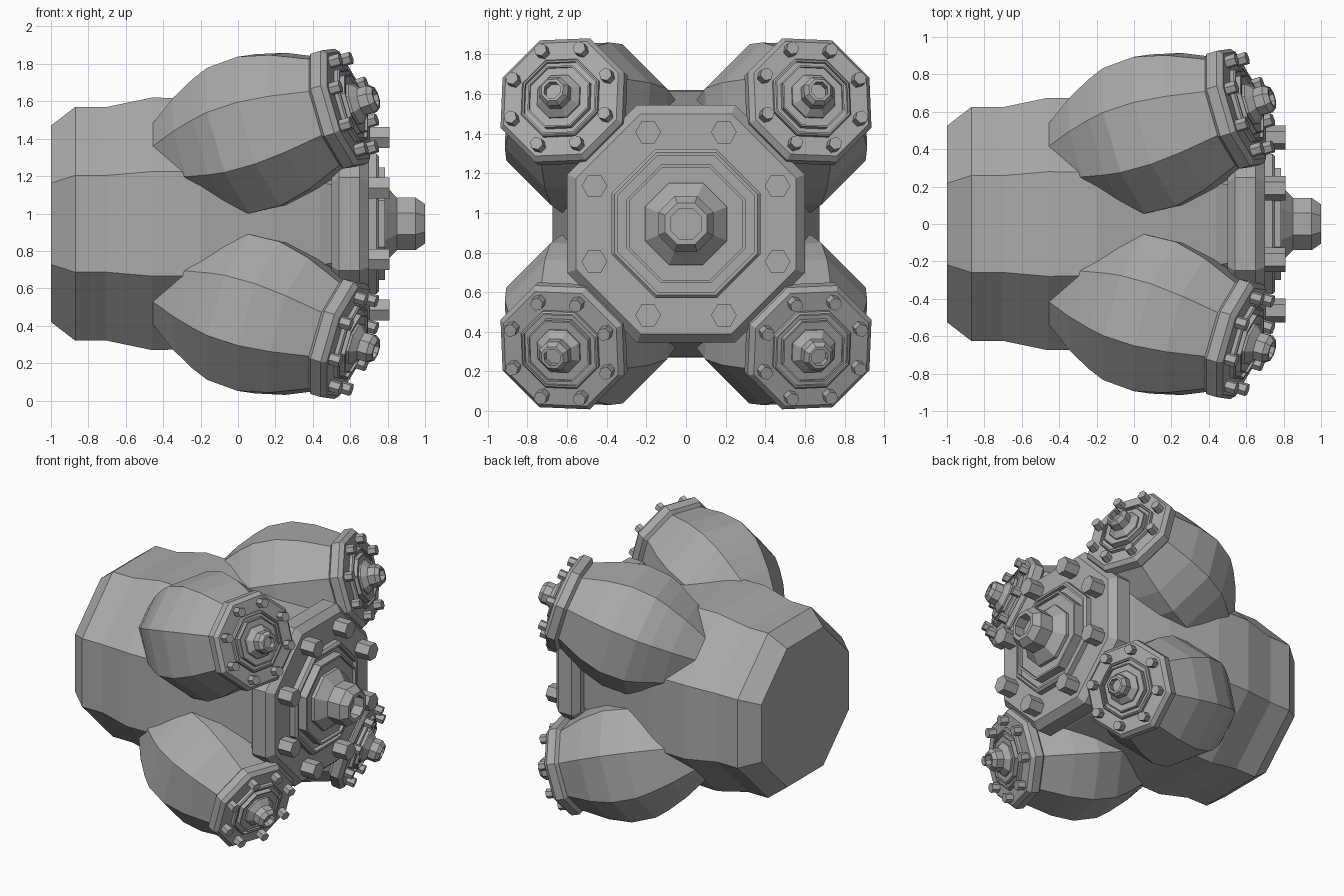
import bpy, bmesh
from math import cos, sin, pi, radians, sqrt
from mathutils import Matrix, Vector

if "Cube" in bpy.data.objects:
    bpy.data.objects.remove(bpy.data.objects["Cube"])

grey = bpy.data.materials.new("plain grey")
grey.use_nodes = True
COLOUR = (0.4, 0.4, 0.4, 1)
grey.diffuse_color = COLOUR
grey.node_tree.nodes["Principled BSDF"].inputs["Base Color"].default_value = COLOUR


def add_lathe(bm, profile, sides=8, centre=(0, 0)):
    """Stack polygon rings along local x; profile is (x, flat-to-centre distance)."""
    rings = []
    for x, apothem in profile:
        r = apothem / cos(pi / sides)
        angles = [(k + 0.5) * 2 * pi / sides for k in range(sides)]
        rings.append([bm.verts.new((x, centre[0] + r * sin(a), centre[1] + r * cos(a)))
                      for a in angles])
    for a, b in zip(rings, rings[1:]):
        for i in range(sides):
            j = (i + 1) % sides
            bm.faces.new((a[i], a[j], b[j], b[i]))
    bm.faces.new(rings[0])
    bm.faces.new(rings[-1])


def finish(name, bm, matrix):
    bm.transform(matrix)
    bmesh.ops.recalc_face_normals(bm, faces=bm.faces)
    mesh = bpy.data.meshes.new(name)
    bm.to_mesh(mesh)
    bm.free()
    mesh.materials.append(grey)
    obj = bpy.data.objects.new(name, mesh)
    bpy.context.collection.objects.link(obj)


def lathe_object(name, profile, matrix):
    bm = bmesh.new()
    add_lathe(bm, profile)
    finish(name, bm, matrix)


# End cap: flange with bevel, raised ring with groove, hollow nozzle (x from flange face)
FLANGE = [(-0.2, 0.55), (-0.16, 0.6), (-0.05, 0.6), (0, 0.555)]
RING = [(-0.02, 0.375), (0.04, 0.375), (0.055, 0.36), (0.055, 0.345), (0.02, 0.345),
        (0.02, 0.3), (0.085, 0.3), (0.085, 0.285), (0.06, 0.285)]
NOZZLE = [(0.02, 0.207), (0.085, 0.207), (0.15, 0.14), (0.25, 0.14), (0.3, 0.105),
          (0.3, 0.078), (0.22, 0.078)]


def end_cap(name, matrix):
    lathe_object(name + "_flange", FLANGE, matrix)
    lathe_object(name + "_ring", RING, matrix)
    lathe_object(name + "_nozzle", NOZZLE, matrix)
    bm = bmesh.new()
    for k in range(8):
        a = (k + 0.5) * pi / 4
        add_lathe(bm, [(-0.02, 0.056), (0.11, 0.056)], 6, (0.5 * sin(a), 0.5 * cos(a)))
    finish(name + "_bolts", bm, matrix)


# Main body along x
HEIGHT = 0.945
main = Matrix.Translation((0, 0, HEIGHT))
lathe_object("main_body", [(-1, 0.525), (-0.87, 0.625), (-0.7, 0.625), (-0.46, 0.675),
                           (-0.2, 0.67), (0.18, 0.6), (0.44, 0.53), (0.52, 0.5)], main)
end_cap("main_cap", main @ Matrix.Translation((0.7, 0, 0)))

# Four pods splayed outward on the diagonals
POD = [(-1.3, 0.14), (-1.21, 0.195), (-1.03, 0.305), (-0.89, 0.37), (-0.79, 0.405),
       (-0.61, 0.415), (-0.44, 0.375), (-0.22, 0.285)]
TILT = radians(23)
for side, sy in (("front", -1), ("rear", 1)):
    for level, sz in (("lower", -1), ("upper", 1)):
        radial = Vector((0, sy, sz)) / sqrt(2)
        axis = Vector((cos(TILT), 0, 0)) + radial * sin(TILT)
        up = Vector((-sin(TILT), 0, 0)) + radial * cos(TILT)
        frame = Matrix((axis, up.cross(axis), up)).transposed().to_4x4()
        frame.translation = Vector((0.72, 0.67 * sy, HEIGHT + 0.67 * sz))
        name = f"{level}_{side}_pod"
        lathe_object(name, POD, frame)
        end_cap(name + "_cap", frame @ Matrix.Translation((-0.14, 0, 0)) @ Matrix.Scale(0.533, 4))
